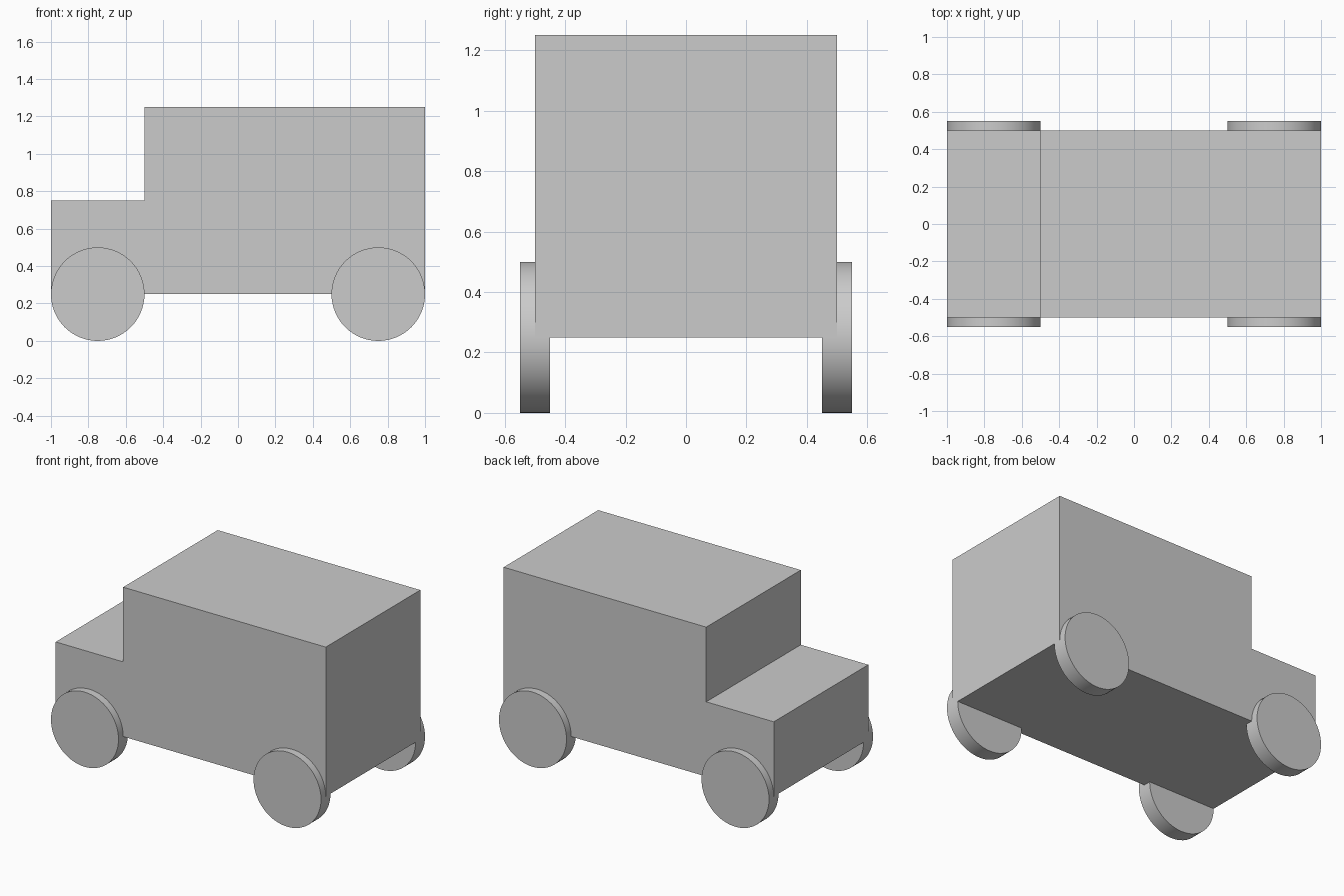
import bpy
import bmesh
from math import radians

cube = bpy.data.objects.get("Cube")
if cube:
    bpy.data.objects.remove(cube, do_unlink=True)

# One plain grey for everything
grey = bpy.data.materials.new("plain grey")
grey.use_nodes = True
color = (0.6, 0.6, 0.6, 1)
grey.diffuse_color = color
grey.node_tree.nodes["Principled BSDF"].inputs["Base Color"].default_value = color

# Body: stepped side profile with low hood and tall cabin, extruded across y
profile = [(-1, 0.25), (1, 0.25), (1, 1.25), (-0.5, 1.25), (-0.5, 0.75), (-1, 0.75)]
bm = bmesh.new()
side = bm.faces.new([bm.verts.new((x, -0.5, z)) for x, z in profile])
extruded = bmesh.ops.extrude_face_region(bm, geom=[side])["geom"]
moved = [v for v in extruded if isinstance(v, bmesh.types.BMVert)]
bmesh.ops.translate(bm, verts=moved, vec=(0, 1, 0))
bmesh.ops.recalc_face_normals(bm, faces=bm.faces[:])
mesh = bpy.data.meshes.new("body")
bm.to_mesh(mesh)
bm.free()
mesh.materials.append(grey)
body = bpy.data.objects.new("body", mesh)
bpy.context.collection.objects.link(body)


# Wheels: thin discs half sunk into the body sides
def add_wheel(name, x, y):
    bpy.ops.mesh.primitive_cylinder_add(
        vertices=64, radius=0.25, depth=0.1,
        location=(x, y, 0.25), rotation=(radians(90), 0, 0))
    wheel = bpy.context.object
    wheel.name = name
    wheel.data.materials.append(grey)
    bpy.ops.object.shade_smooth_by_angle(angle=radians(30))


for end, x in (("hood", -0.75), ("rear", 0.75)):
    for where, y in (("near", -0.5), ("far", 0.5)):
        add_wheel(f"{end}_wheel_{where}", x, y)
